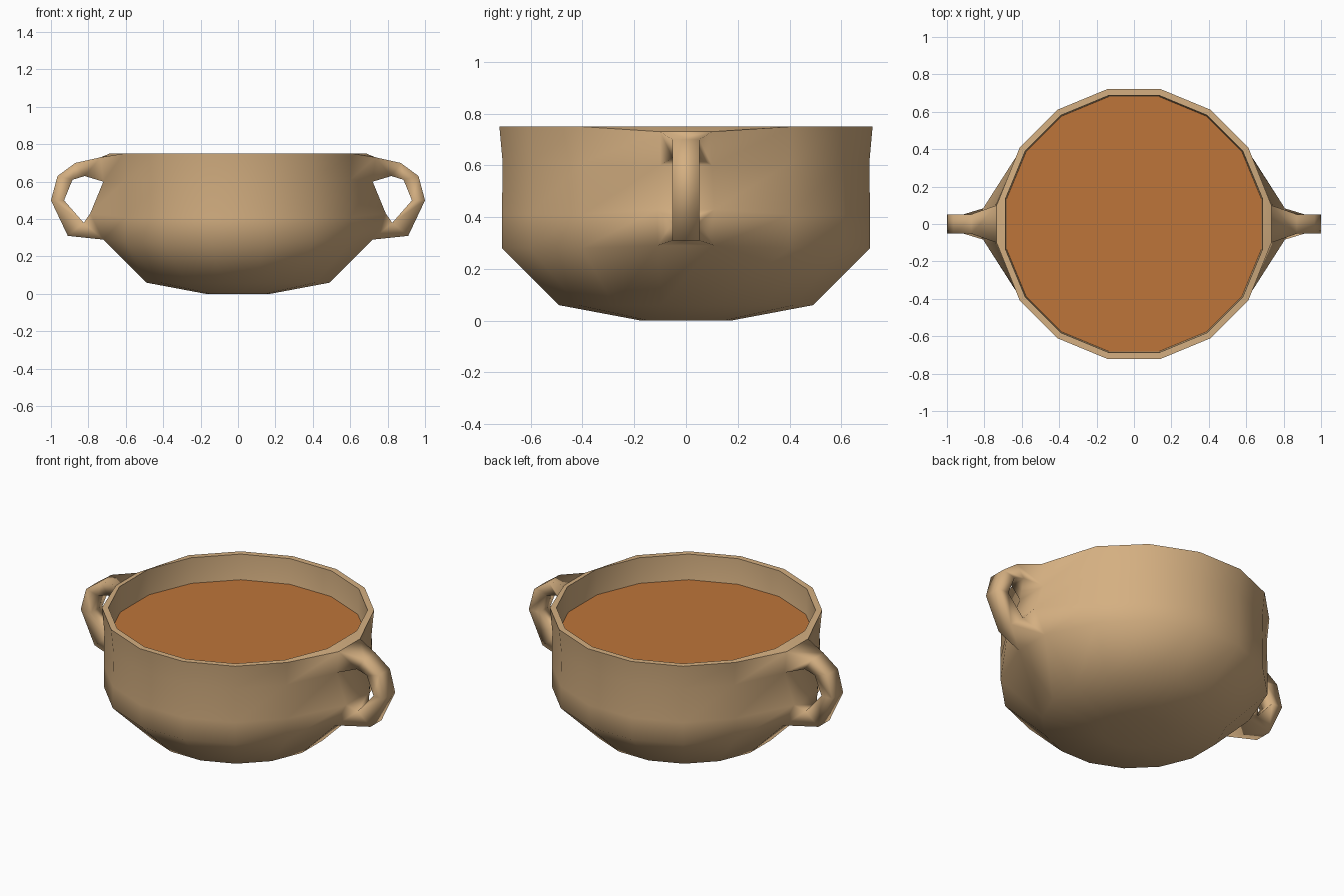
import bpy, bmesh, math

if "Cube" in bpy.data.objects:
    bpy.data.objects.remove(bpy.data.objects["Cube"])

N = 16


def material(name, rgb):
    m = bpy.data.materials.new(name)
    m.diffuse_color = (*rgb, 1)
    m.use_nodes = True
    m.node_tree.nodes["Principled BSDF"].inputs["Base Color"].default_value = m.diffuse_color
    return m


clay = material("tan clay", (0.66, 0.43, 0.22))
broth = material("orange brown soup", (0.51, 0.178, 0.042))


def ring(bm, r, z):
    a = [math.tau * (k + 0.5) / N for k in range(N)]
    return [bm.verts.new((r * math.cos(t), r * math.sin(t), z)) for t in a]


def finish(bm, name, mat):
    bmesh.ops.recalc_face_normals(bm, faces=bm.faces)
    me = bpy.data.meshes.new(name)
    bm.to_mesh(me)
    bm.free()
    me.materials.append(mat)
    ob = bpy.data.objects.new(name, me)
    bpy.context.collection.objects.link(ob)
    return ob


# bowl: outer wall, rim, inner wall (radius, height)
profile = [(0.175, 0), (0.5, 0.06), (0.725, 0.28), (0.725, 0.41), (0.722, 0.61),
           (0.735, 0.75), (0.70, 0.75), (0.695, 0.60), (0.66, 0.45)]
bm = bmesh.new()
rows = [ring(bm, r, z) for r, z in profile]
handle_cols = (N - 1, N // 2 - 1)      # wall columns facing +x and -x
for i in range(len(rows) - 1):
    for k in range(N):
        if k in handle_cols and i in (2, 4):
            continue                   # openings where the handles grow out
        j = (k + 1) % N
        bm.faces.new((rows[i][k], rows[i][j], rows[i + 1][j], rows[i + 1][k]))
bm.faces.new(rows[0])
bm.faces.new(rows[-1])

# wall bulges where the handles join: row -> (x, half width, z)
roots = {2: (0.72, 0.11, 0.29), 3: (0.79, 0.11, 0.43),
         4: (0.72, 0.10, 0.60), 5: (0.735, 0.10, 0.73)}
# handle sections: outer (x, z), inner (x, z)
sections = [((0.91, 0.31), (0.825, 0.38)), ((1.0, 0.50), (0.93, 0.50)),
            ((0.965, 0.63), (0.885, 0.61)), ((0.87, 0.70), (0.82, 0.63))]
HALF = 0.052
for s, k in zip((1, -1), handle_cols):
    j = (k + 1) % N
    for i, (x, w, z) in roots.items():
        for c in (k, j):
            v = rows[i][c]
            v.co = (s * x, math.copysign(w, v.co.y), z)
    a, b = (k, j) if rows[2][k].co.y < 0 else (j, k)
    loops = [[rows[2][a], rows[2][b], rows[3][b], rows[3][a]]]
    for (ox, oz), (ix, iz) in sections:
        loops.append([bm.verts.new((s * x, y, z)) for x, y, z in
                      ((ox, -HALF, oz), (ox, HALF, oz), (ix, HALF, iz), (ix, -HALF, iz))])
    loops.append([rows[5][a], rows[5][b], rows[4][b], rows[4][a]])
    for p, q in zip(loops, loops[1:]):
        for n in range(4):
            m = (n + 1) % 4
            bm.faces.new((p[n], p[m], q[m], q[n]))

# smooth everywhere except the rim edges
for f in bm.faces:
    f.smooth = True
for row in (rows[5], rows[6]):
    for k in range(N):
        e = bm.edges.get((row[k], row[(k + 1) % N]))
        if e:
            e.smooth = False
finish(bm, "bowl_with_handles", clay)

# soup surface
bm = bmesh.new()
bm.faces.new(ring(bm, 0.694, 0.60))
soup = finish(bm, "soup", broth)
if soup.data.polygons[0].normal.z < 0:
    soup.data.flip_normals()
